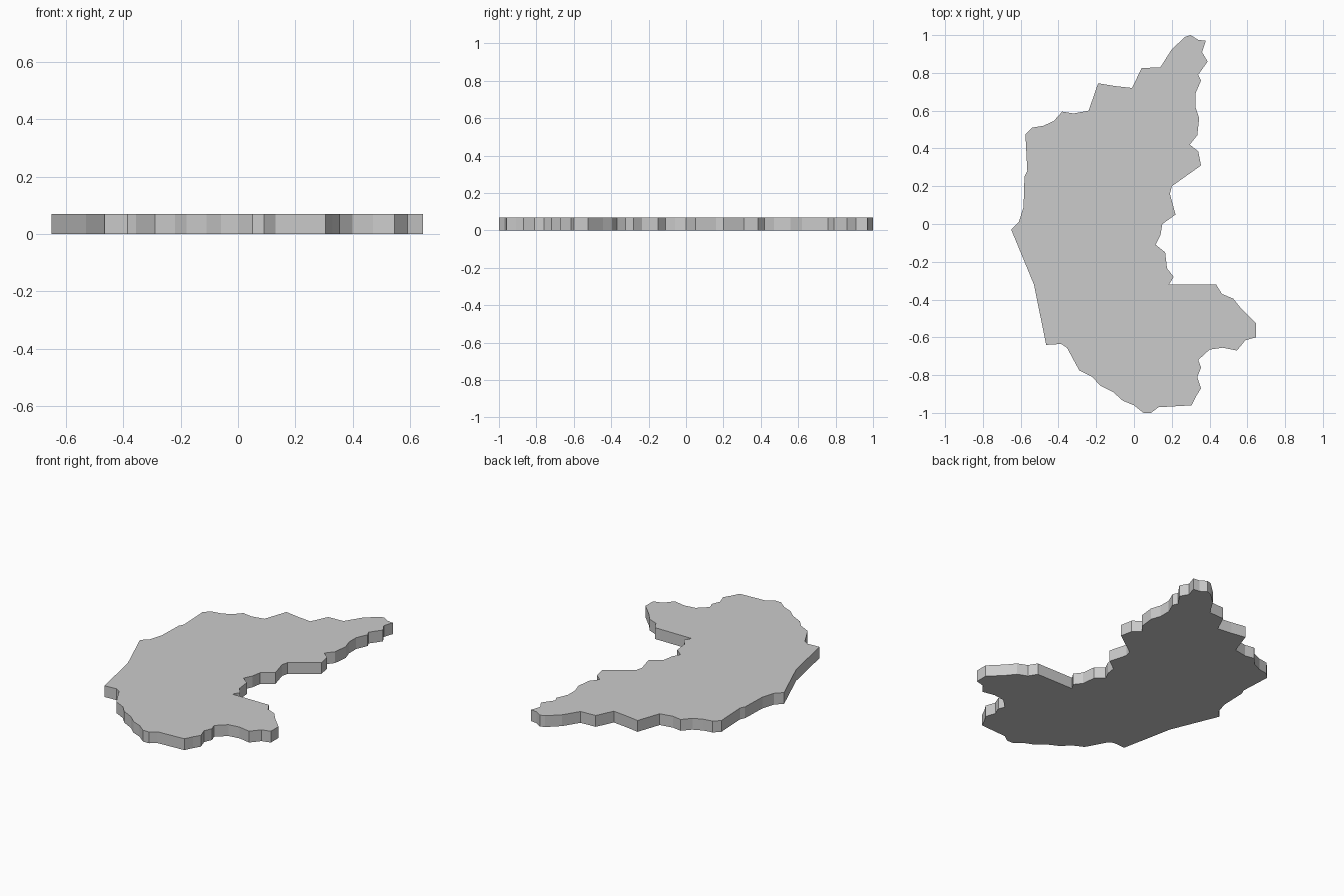
import bpy, bmesh

HEIGHT = 0.07

# Outline of the landmass, clockwise from the northern tip
outline = [
    (0.27, 0.99), (0.30, 1.0), (0.34, 0.975), (0.38, 0.97), (0.36, 0.91),
    (0.39, 0.86), (0.34, 0.79), (0.355, 0.76), (0.325, 0.69), (0.325, 0.62),
    (0.345, 0.56), (0.335, 0.47), (0.295, 0.42), (0.34, 0.385), (0.355, 0.31),
    (0.20, 0.20), (0.19, 0.16), (0.22, 0.05), (0.15, 0.0), (0.14, -0.06),
    (0.115, -0.11), (0.165, -0.15), (0.175, -0.235), (0.21, -0.28), (0.185, -0.32),
    (0.435, -0.32), (0.465, -0.37), (0.525, -0.395), (0.565, -0.445), (0.645, -0.525),
    (0.645, -0.60), (0.59, -0.615), (0.545, -0.67), (0.47, -0.655), (0.40, -0.665),
    (0.34, -0.72), (0.355, -0.76), (0.335, -0.81), (0.355, -0.87), (0.33, -0.91),
    (0.305, -0.96), (0.13, -0.97), (0.09, -1.0), (0.05, -1.0), (0.0, -0.96),
    (-0.06, -0.935), (-0.11, -0.89), (-0.18, -0.855), (-0.22, -0.81), (-0.29, -0.775),
    (-0.355, -0.655), (-0.385, -0.635), (-0.465, -0.64), (-0.53, -0.32), (-0.65, -0.03),
    (-0.61, 0.01), (-0.585, 0.09), (-0.58, 0.25), (-0.565, 0.28), (-0.575, 0.475),
    (-0.54, 0.51), (-0.48, 0.52), (-0.425, 0.545), (-0.38, 0.595), (-0.32, 0.585),
    (-0.24, 0.60), (-0.19, 0.745), (-0.10, 0.73), (-0.01, 0.72), (0.04, 0.825),
    (0.14, 0.83), (0.20, 0.925),
]

# Base face extruded straight up into a flat slab with vertical walls
bm = bmesh.new()
base = bm.faces.new([bm.verts.new((x, y, 0)) for x, y in outline])
top = bmesh.ops.extrude_face_region(bm, geom=[base], use_keep_orig=True)
top_verts = [g for g in top["geom"] if isinstance(g, bmesh.types.BMVert)]
bmesh.ops.translate(bm, verts=top_verts, vec=(0, 0, HEIGHT))
caps = [f for f in bm.faces if len(f.verts) > 4]
bmesh.ops.triangulate(bm, faces=caps)
bmesh.ops.recalc_face_normals(bm, faces=bm.faces[:])

mesh = bpy.data.meshes.new("map_slab")
bm.to_mesh(mesh)
bm.free()
slab = bpy.data.objects.new("map_slab", mesh)
bpy.context.collection.objects.link(slab)
